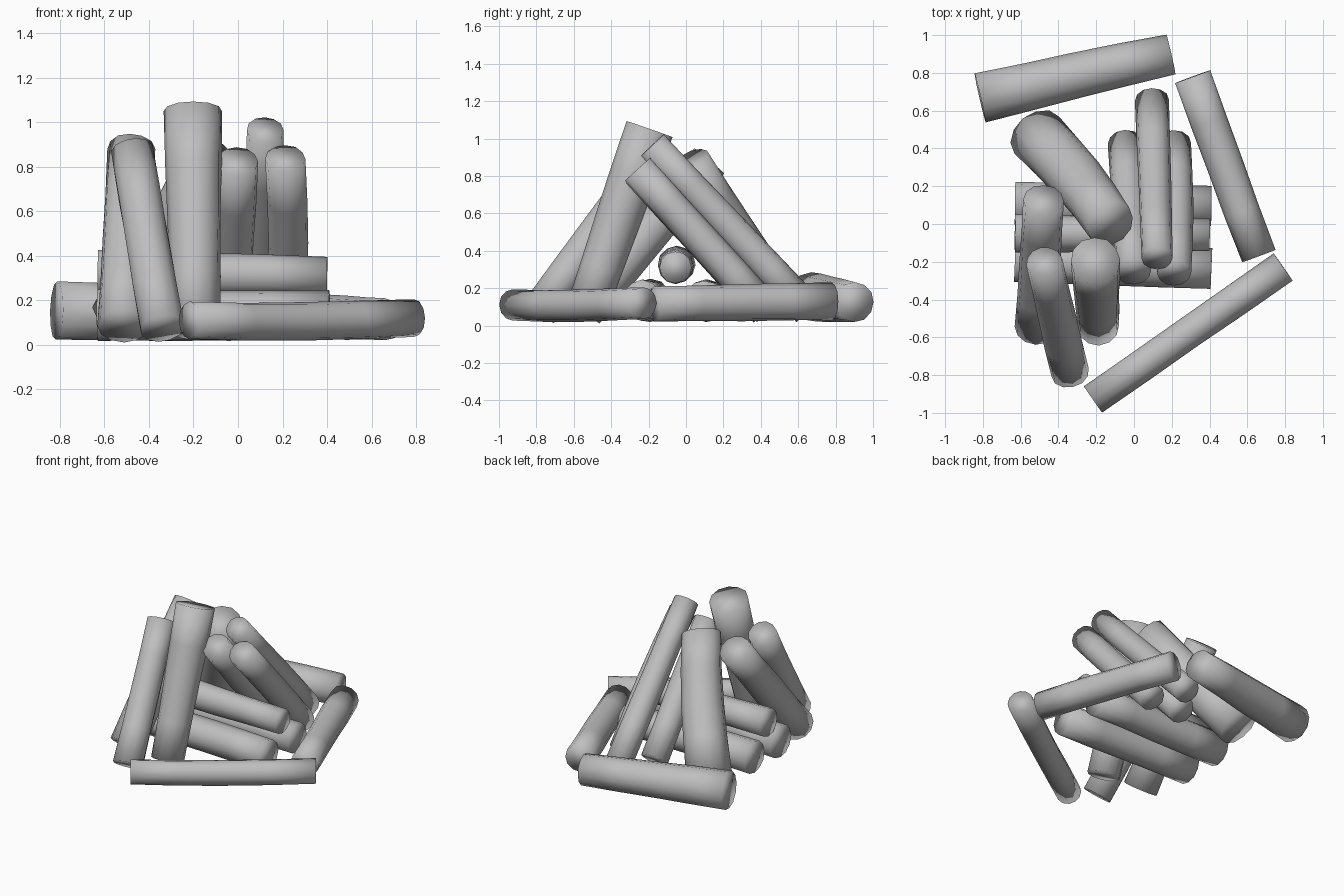
import bpy, bmesh, math, random
from mathutils import Vector

random.seed(4)
SIDES = 12

default_cube = bpy.data.objects.get("Cube")
if default_cube:
    bpy.data.objects.remove(default_cube, do_unlink=True)

# One plain grey for all the wood
grey = bpy.data.materials.new("plain grey")
grey.use_nodes = True
colour = (0.52, 0.52, 0.52, 1)
grey.diffuse_color = colour
grey.node_tree.nodes["Principled BSDF"].inputs["Base Color"].default_value = colour


def add_log(name, start, end, start_radius, end_radius, bend=(0, 0, 0)):
    """Slightly uneven tapered log with softly shaded flat ends."""
    start, end, bend = Vector(start), Vector(end), Vector(bend)
    turn = (end - start).to_track_quat("Z", "Y")
    bm = bmesh.new()
    rings = []
    steps = 4
    for step in range(steps + 1):
        t = step / steps
        centre = start.lerp(end, t) + bend * math.sin(math.pi * t)
        radius = start_radius + (end_radius - start_radius) * t
        ring = []
        for side in range(SIDES):
            angle = math.tau * side / SIDES
            r = radius * random.uniform(0.98, 1.03)
            offset = Vector((r * math.cos(angle), r * math.sin(angle), 0))
            ring.append(bm.verts.new(centre + turn @ offset))
        rings.append(ring)
    for low, high in zip(rings, rings[1:]):
        for i in range(SIDES):
            j = (i + 1) % SIDES
            bm.faces.new((low[i], low[j], high[j], high[i]))
    bm.faces.new(list(reversed(rings[0])))
    bm.faces.new(rings[-1])
    for face in bm.faces:
        face.smooth = True
    mesh = bpy.data.meshes.new(name)
    bm.to_mesh(mesh)
    bm.free()
    mesh.materials.append(grey)
    log = bpy.data.objects.new(name, mesh)
    bpy.context.collection.objects.link(log)


# Outer logs lying on the ground
add_log("back_border_log", (-.815, .67, .155), (.195, .9, .125), .132, .107)
add_log("left_border_log", (.31, .78, .13), (.66, -.17, .115), .1, .094)
add_log("front_border_log", (-.218, -.928, .11), (.79, -.228, .12), .084, .086, (0, 0, -.01))

# Stacked core logs
add_log("core_front_log", (-.63, -.19, .133), (.41, -.235, .135), .115, .108)
add_log("core_back_log", (-.63, .11, .133), (.41, .095, .135), .113, .105)
add_log("core_top_log", (-.63, -.05, .325), (.4, -.057, .31), .1, .086)

# Logs leaning from the front
add_log("front_tall_log", (-.19, -.54, .06), (-.205, -.195, 1.05), .108, .131)
add_log("front_outer_log", (-.34, -.785, .075), (-.475, -.2, .87), .1, .096)
add_log("front_right_log", (-.515, -.55, .085), (-.48, .125, .88), .115, .106)

# Logs leaning from the back
add_log("back_thick_log", (-.515, .47, .12), (-.125, 0, .86), .152, .132, (.02, .005, -.01))
add_log("back_tall_log", (.095, .655, .08), (.122, -.18, .965), .09, .083)
add_log("back_left_log", (.21, .43, .08), (.212, -.26, .835), .09, .09, (.015, 0, 0))
add_log("back_middle_log", (-.045, .43, .08), (-.003, -.25, .825), .092, .094)
